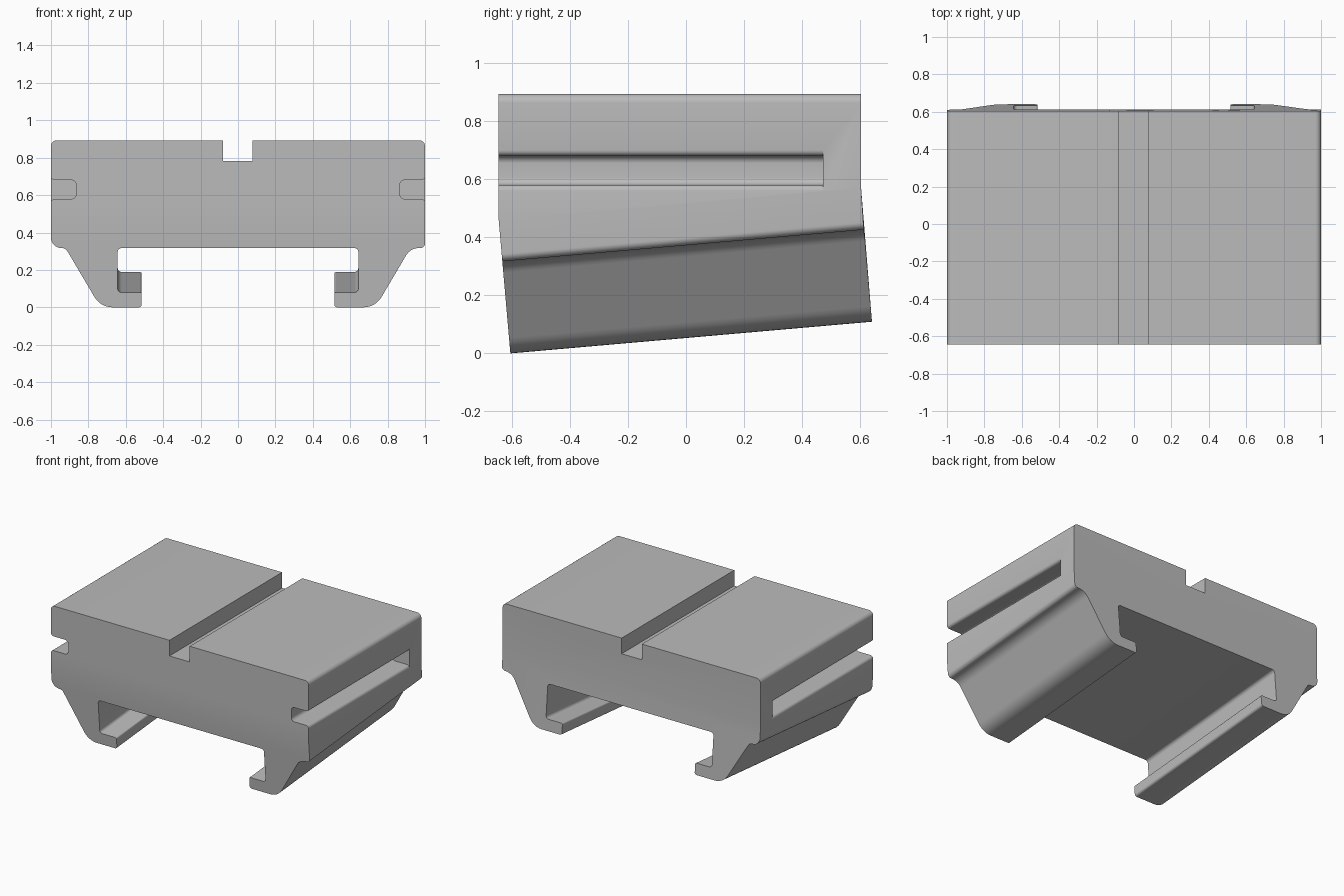
import bpy, bmesh, math
from mathutils import Vector

if "Cube" in bpy.data.objects:
    bpy.data.objects.remove(bpy.data.objects["Cube"])

HINGE = 0.46                     # height where the lower half starts to tilt
FRONT, BACK = -0.645, 0.603
RUN, RISE = 1.245, 0.109         # sweep of the tilted lower half
SLOPE = RISE / RUN

grey = bpy.data.materials.new("plain_grey")
grey.use_nodes = True
grey.diffuse_color = (0.5, 0.5, 0.5, 1)
grey.node_tree.nodes["Principled BSDF"].inputs["Base Color"].default_value = (0.5, 0.5, 0.5, 1)


def fillet(corners, steps=6):
    """Turn (x, z, radius) corners of a closed outline into rounded points."""
    out = []
    for i, (x, z, r) in enumerate(corners):
        p = Vector((x, z))
        if r == 0:
            out.append(p)
            continue
        a = (Vector(corners[i - 1][:2]) - p).normalized()
        b = (Vector(corners[(i + 1) % len(corners)][:2]) - p).normalized()
        half = a.angle(b) / 2
        centre = p + (a + b).normalized() * r / math.sin(half)
        start = p + a * r / math.tan(half) - centre
        end = p + b * r / math.tan(half) - centre
        for k in range(steps + 1):
            out.append(centre + start.lerp(end, k / steps).normalized() * r)
    return out


def prism(name, outline, front, back, split=None):
    """Join an outline's front and back placements; split caps at a hinge."""
    bm = bmesh.new()
    f = [bm.verts.new(front(p)) for p in outline]
    b = [bm.verts.new(back(p)) for p in outline]
    n = len(outline)
    for i in range(n):
        j = (i + 1) % n
        bm.faces.new((f[i], f[j], b[j], b[i]))
    for ring in (f, b):
        if split:
            bm.faces.new(ring[:split + 1])
            bm.faces.new(ring[split:] + ring[:1])
        else:
            bm.faces.new(ring)
    bmesh.ops.recalc_face_normals(bm, faces=bm.faces)
    mesh = bpy.data.meshes.new(name)
    bm.to_mesh(mesh)
    bm.free()
    mesh.materials.append(grey)
    obj = bpy.data.objects.new(name, mesh)
    bpy.context.collection.objects.link(obj)
    return obj


def front_place(p):
    return (p.x, FRONT + max(0, HINGE - p.y) * SLOPE, p.y)


def back_place(p):
    if p.y > HINGE + 0.001:
        return (p.x, BACK, p.y)
    if p.y > HINGE - 0.001:
        return (p.x, BACK, p.y + RISE)
    return (p.x, front_place(p)[1] + RUN, p.y + RISE)


# Upper block with its top groove
upper = [(-1, HINGE, 0), (-1, 0.893, 0.03), (-0.08, 0.893, 0), (-0.08, 0.783, 0),
         (0.077, 0.783, 0), (0.077, 0.893, 0), (1, 0.893, 0.03), (1, HINGE, 0)]


# Hooked leg below the block, from the outer flange to the inner corner
def leg(flange, neck):
    return [(1, 0.317, flange), (0.922, 0.317, neck), (0.735, 0, 0.11),
            (0.515, 0, 0.015), (0.515, 0.08, 0.01), (0.643, 0.08, 0.02),
            (0.643, 0.317, 0.02)]


left_leg = leg(0.025, 0.08)
right_leg = [(-x, z, r) for x, z, r in reversed(leg(0.055, 0.035))]
split = len(fillet(upper)) - 1
body = prism("clamp_body", fillet(upper + left_leg + right_leg),
             front_place, back_place, split)

# Blind side slots with rounded mouths
lip = [(0.98 + 0.02 * math.cos(math.pi / 10 * k),
        0.70 - 0.02 * math.sin(math.pi / 10 * k), 0) for k in range(6)]
half_slot = [(1.1, 0.70, 0)] + lip + [(0.865, 0.68, 0.025)]
slot = fillet(half_slot + [(x, 1.26 - z, r) for x, z, r in reversed(half_slot)])

bpy.context.view_layer.objects.active = body
body.select_set(True)
for side, name in ((1, "left_slot_cutter"), (-1, "right_slot_cutter")):
    cutter = prism(name, slot,
                   lambda p: (side * p.x, -0.8, p.y),
                   lambda p: (side * p.x, 0.472, p.y))
    cutter.hide_render = True
    mod = body.modifiers.new(name, "BOOLEAN")
    mod.operation = "DIFFERENCE"
    mod.solver = "EXACT"
    mod.object = cutter
    bpy.ops.object.modifier_apply(modifier=name)
    bpy.data.objects.remove(cutter)

bpy.ops.object.shade_smooth_by_angle(angle=math.radians(30))
